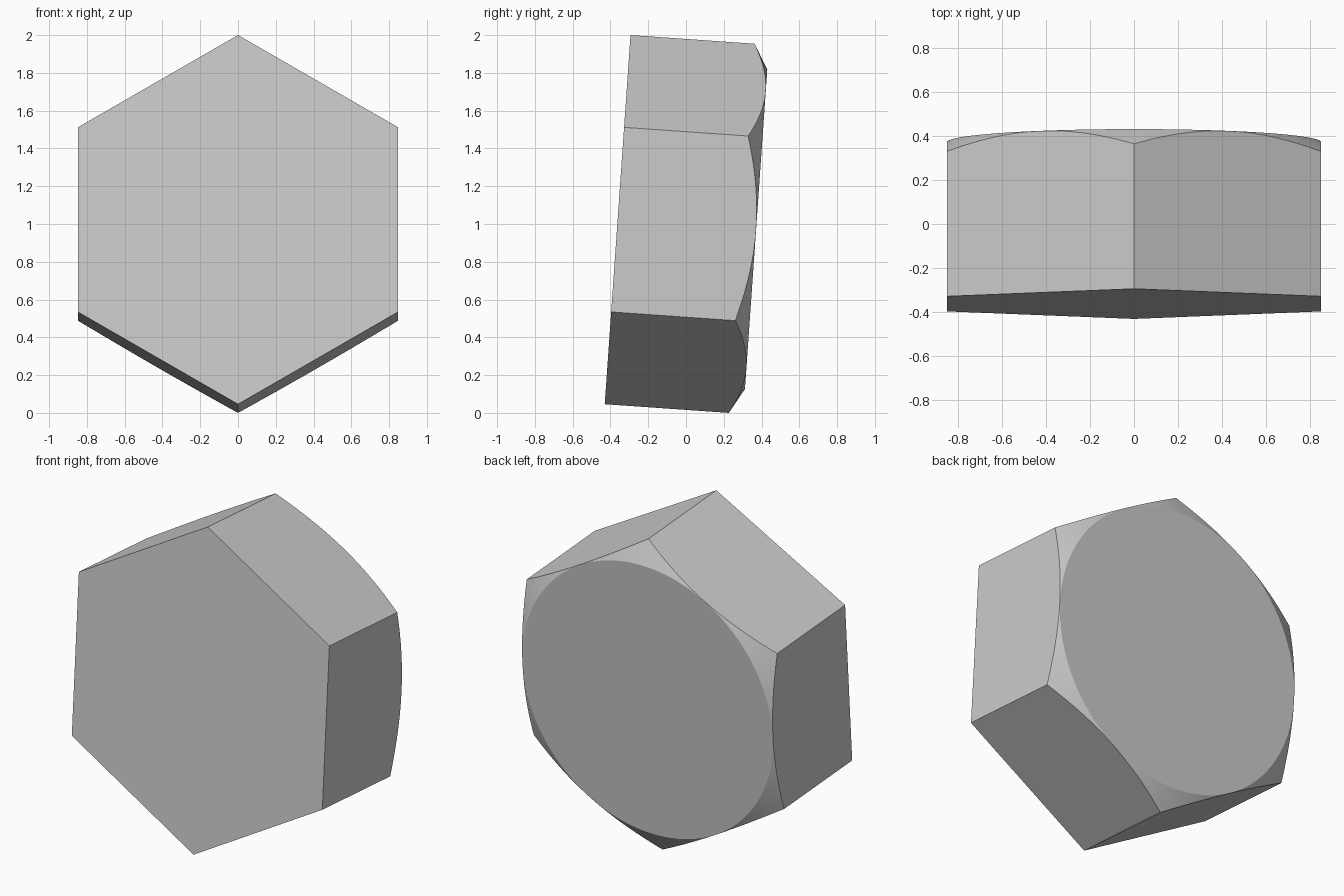
import bpy, bmesh, math
from mathutils import Matrix

if "Cube" in bpy.data.objects:
    bpy.data.objects.remove(bpy.data.objects["Cube"])

R = 0.9795                              # hexagon corner radius
AP = R * math.cos(math.pi / 6)          # half width across flats
RC = AP - 0.001                         # radius of the flat back disc
T = 0.735                               # thickness
PER = 24                                # segments per side
N = PER * 6
SLOPE = math.tan(math.radians(30))

bm = bmesh.new()
front, rim, disc = [], [], []
for i in range(N):
    a = math.pi / 2 + 2 * math.pi * i / N
    # distance to the hexagon outline in this direction (corner at i = 0)
    local = 2 * math.pi * (i % PER) / N - math.pi / 6
    r = AP / math.cos(local)
    c, s = math.cos(a), math.sin(a)
    if i % PER == 0:
        front.append(bm.verts.new((r * c, r * s, 0)))
    rim.append(bm.verts.new((r * c, r * s, T - (r - RC) * SLOPE)))
    disc.append(bm.verts.new((RC * c, RC * s, T)))

# front hexagon and back disc
bm.faces.new(front[::-1])
bm.faces.new(disc)
# six flat sides, each ending in a curved chamfer edge
for k in range(6):
    arc = [rim[(k * PER + j) % N] for j in range(PER + 1)]
    bm.faces.new([front[k], front[(k + 1) % 6]] + arc[::-1])
# conical chamfer
for i in range(N):
    j = (i + 1) % N
    bm.faces.new((rim[i], rim[j], disc[j], disc[i]))

# tilt the piece four degrees and stand it on the ground
bm.transform(Matrix.Translation((0, -0.362, 1.0231)) @
             Matrix.Rotation(math.radians(-94), 4, 'X'))
bmesh.ops.recalc_face_normals(bm, faces=bm.faces)

mesh = bpy.data.meshes.new("hex_bolt_head")
bm.to_mesh(mesh)
bm.free()
head = bpy.data.objects.new("hex_bolt_head", mesh)
bpy.context.collection.objects.link(head)
bpy.context.view_layer.objects.active = head
head.select_set(True)
bpy.ops.object.shade_smooth_by_angle(angle=math.radians(20))
